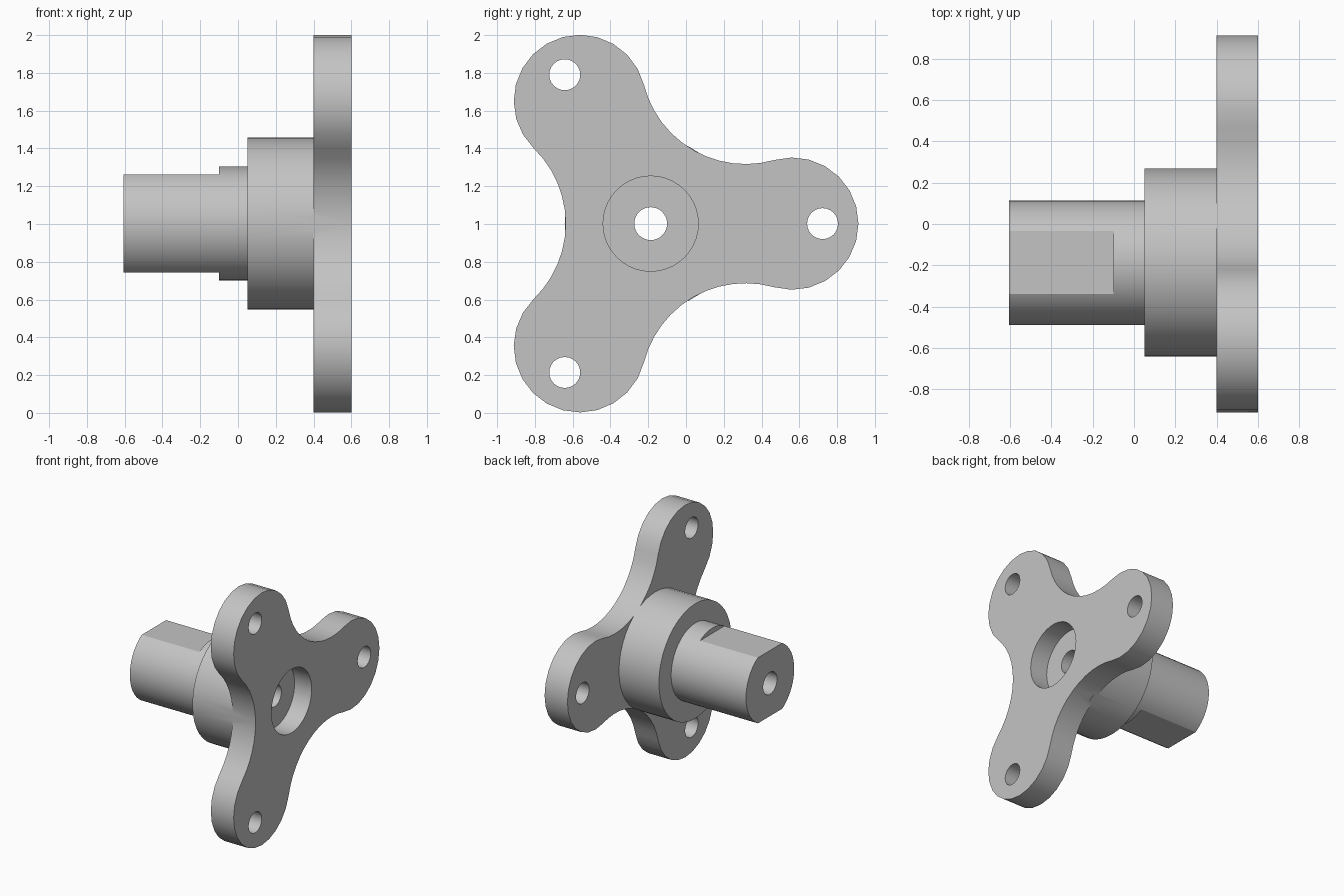
import bpy
import bmesh
from math import sin, cos, pi, atan2, radians, hypot
from mathutils import Matrix, Vector

if "Cube" in bpy.data.objects:
    bpy.data.objects.remove(bpy.data.objects["Cube"])

AXIS_Y, AXIS_Z = -0.187, 1.002

steel = bpy.data.materials.new("light grey steel")
steel.use_nodes = True
GREY = (0.55, 0.55, 0.55, 1)
steel.diffuse_color = GREY
steel.node_tree.nodes["Principled BSDF"].inputs["Base Color"].default_value = GREY


def make_object(name, bm):
    bmesh.ops.recalc_face_normals(bm, faces=bm.faces)
    mesh = bpy.data.meshes.new(name)
    bm.to_mesh(mesh)
    bm.free()
    mesh.materials.append(steel)
    obj = bpy.data.objects.new(name, mesh)
    bpy.context.collection.objects.link(obj)
    return obj


def prism(name, outline, x0, x1):
    """Extrude a (y, z) outline, given relative to the hub axis, along x."""
    bm = bmesh.new()
    face = bm.faces.new([bm.verts.new((x0, AXIS_Y + y, AXIS_Z + z)) for y, z in outline])
    new = bmesh.ops.extrude_face_region(bm, geom=[face])["geom"]
    bmesh.ops.translate(bm, vec=(x1 - x0, 0, 0),
                        verts=[g for g in new if isinstance(g, bmesh.types.BMVert)])
    return make_object(name, bm)


def arc(cy, cz, r, start, end, steps):
    angles = [start + (end - start) * i / steps for i in range(steps + 1)]
    return [(cy + r * cos(a), cz + r * sin(a)) for a in angles]


def rod(name, r, x0, x1, cy=0, cz=0, segments=32):
    return prism(name, arc(cy, cz, r, 0, 2 * pi, segments)[:-1], x0, x1)


def combine(target, tool, operation):
    mod = target.modifiers.new(tool.name, "BOOLEAN")
    mod.operation = operation
    mod.solver = "EXACT"
    mod.object = tool
    bpy.context.view_layer.objects.active = target
    bpy.ops.object.modifier_apply(modifier=mod.name)
    bpy.data.objects.remove(tool)


# Three-lobed flange outline: round lobes joined by tangent concave fillets
LOBE_R, LOBE_D, WAIST = 0.35, 0.75, 0.45
fillet_d = (LOBE_D**2 - (LOBE_R - WAIST)**2) / (LOBE_D + 2 * (LOBE_R - WAIST))
fillet_r = fillet_d - WAIST
tangent = atan2(fillet_d * sin(pi / 3), fillet_d * cos(pi / 3) - LOBE_D)
outline = []
for k in range(3):
    a = k * 2 * pi / 3
    outline += arc(LOBE_D * cos(a), LOBE_D * sin(a), LOBE_R, a - tangent, a + tangent, 14)
    b = a + pi / 3
    half = tangent + pi - (pi / 3 + pi)
    outline += arc(fillet_d * cos(b), fillet_d * sin(b), fillet_r,
                   b + pi + half, b + pi - half, 12)[1:-1]
hub = prism("flanged_hub", outline, 0.4, 0.6)

# Shaft with two opposite flats
shaft = rod("shaft", 0.302, -0.606, 0.1, segments=40)
for side in (-1, 1):
    z0, z1 = side * 0.26, side * 0.5
    flat = prism("flat_cutter", [(-0.5, z0), (0.5, z0), (0.5, z1), (-0.5, z1)], -0.8, -0.1)
    combine(shaft, flat, "DIFFERENCE")

# Collar and shaft join the flange
combine(hub, rod("collar", 0.455, 0.05, 0.43, segments=40), "UNION")
combine(hub, shaft, "UNION")

# Counterbore, through bore and bolt holes
combine(hub, rod("counterbore", 0.252, 0.45, 0.8, segments=40), "DIFFERENCE")
combine(hub, rod("through_bore", 0.087, -0.9, 0.9), "DIFFERENCE")
for k in range(3):
    a = k * 2 * pi / 3
    bolt = rod("bolt_hole", 0.082, 0.2, 0.8, 0.91 * cos(a), 0.91 * sin(a), 24)
    combine(hub, bolt, "DIFFERENCE")

# Smooth round walls, crisp rims
bpy.ops.object.select_all(action="DESELECT")
hub.select_set(True)
bpy.context.view_layer.objects.active = hub
bpy.ops.object.shade_smooth_by_angle(angle=radians(30))
